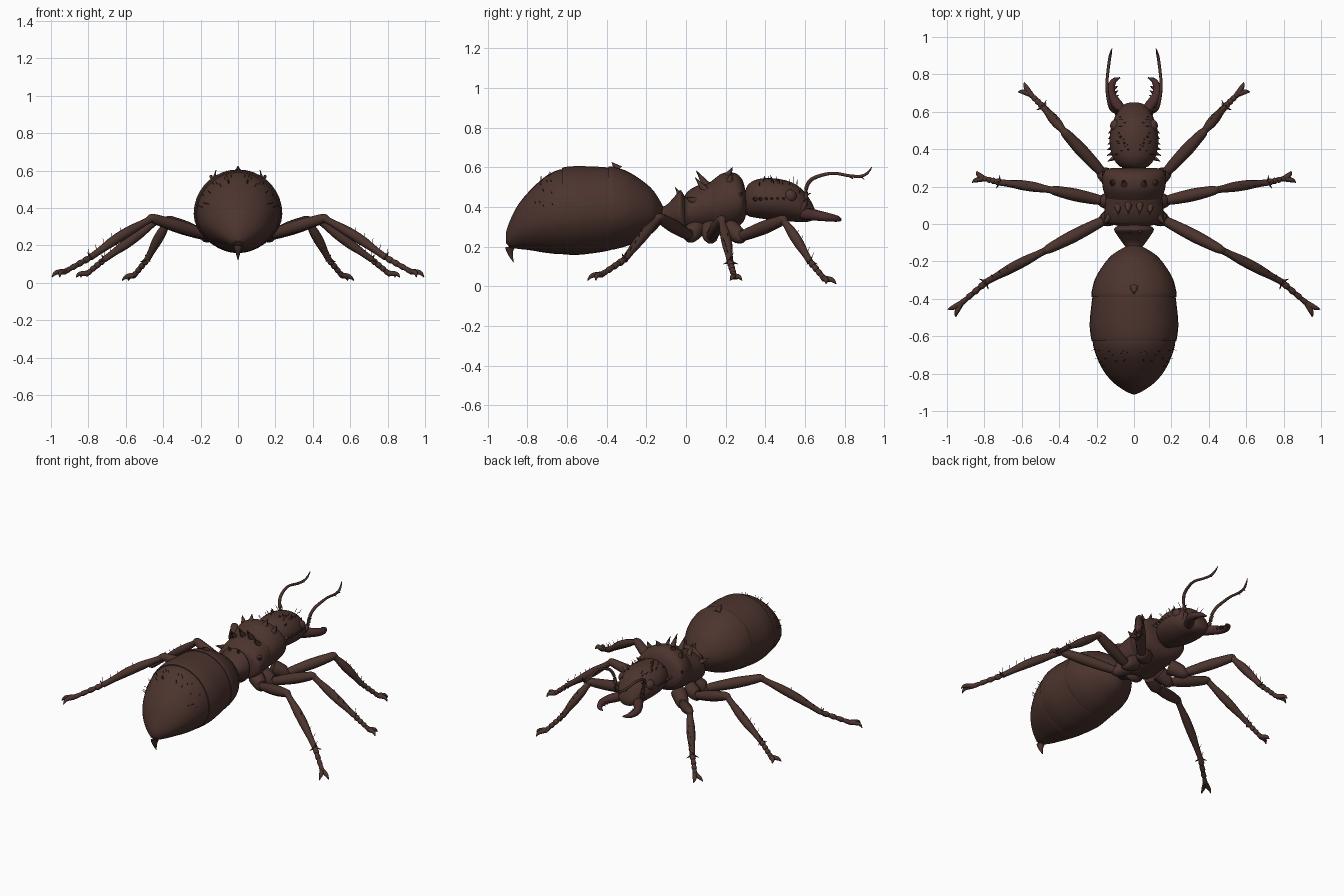
import bpy, bmesh, math, random
from mathutils import Vector

if "Cube" in bpy.data.objects:
    bpy.data.objects.remove(bpy.data.objects["Cube"])

random.seed(4)


def material(name, rgb):
    m = bpy.data.materials.new(name)
    m.diffuse_color = (*rgb, 1)
    m.use_nodes = True
    m.node_tree.nodes["Principled BSDF"].inputs["Base Color"].default_value = m.diffuse_color
    return m


SHELL = material("dark brown shell", (0.072, 0.034, 0.027))
JAW = material("reddish brown jaw", (0.070, 0.026, 0.027))
HORN = material("deep brown claw", (0.045, 0.022, 0.018))


def smooth_rows(rows, steps):
    """Catmull-Rom interpolation through rows of numbers."""
    pts = [rows[0]] + list(rows) + [rows[-1]]
    out = []
    for i in range(1, len(pts) - 2):
        for s in range(steps):
            t = s / steps
            out.append([0.5 * (2 * b + (c - a) * t + (2 * a - 5 * b + 4 * c - d) * t * t
                               + (3 * b - a - 3 * c + d) * t ** 3)
                        for a, b, c, d in zip(*pts[i - 1:i + 3])])
    return out + [list(rows[-1])]


def skin(bm, rings):
    """Bridge consecutive rings of points and cap both ends."""
    loops = [[bm.verts.new(p) for p in ring] for ring in rings]
    n = len(loops[0])
    for a, b in zip(loops, loops[1:]):
        for i in range(n):
            bm.faces.new((a[i], a[(i + 1) % n], b[(i + 1) % n], b[i]))
    bm.faces.new(loops[0][::-1])
    bm.faces.new(loops[-1])


def finish(bm, name, mat, mirror=False, angle=50):
    bmesh.ops.recalc_face_normals(bm, faces=bm.faces)
    me = bpy.data.meshes.new(name)
    bm.to_mesh(me)
    bm.free()
    ob = bpy.data.objects.new(name, me)
    bpy.context.collection.objects.link(ob)
    me.materials.append(mat)
    if mirror:
        ob.modifiers.new("Mirror", "MIRROR").use_mirror_merge = False
    bpy.ops.object.select_all(action='DESELECT')
    ob.select_set(True)
    bpy.context.view_layer.objects.active = ob
    bpy.ops.object.shade_smooth_by_angle(angle=math.radians(angle))
    return ob


def body(name, rows, steps=5, sides=36, belly=0.47, peak=0.0):
    """Loft along y; each row is y, half width, bottom z, top z."""
    rings = []
    for y, w, lo, hi in smooth_rows(rows, steps):
        mid = lo + (hi - lo) * belly
        ring = []
        for k in range(sides):
            a = 2 * math.pi * k / sides
            s = math.sin(a)
            z = mid + s * ((hi - mid) if s > 0 else (mid - lo))
            ring.append((max(w, .002) * math.cos(a) * (1 - peak * s * s * (s < 0)), y, z))
        rings.append(ring)
    bm = bmesh.new()
    skin(bm, rings)
    return finish(bm, name, SHELL)


def tube(bm, rows, steps=4, sides=10):
    """Sweep a circle along points; each row is x, y, z, radius."""
    path = smooth_rows(rows, steps)
    pts = [Vector(p[:3]) for p in path]
    rings = []
    for i, p in enumerate(pts):
        d = (pts[min(i + 1, len(pts) - 1)] - pts[max(i - 1, 0)]).normalized()
        ref = Vector((0, 0, 1)) if abs(d.z) < .97 else Vector((0, 1, 0))
        u = d.cross(ref).normalized()
        v = d.cross(u)
        r = max(path[i][3], .0008)
        rings.append([p + r * (u * math.cos(k * math.tau / sides) + v * math.sin(k * math.tau / sides))
                      for k in range(sides)])
    skin(bm, rings)


def spike(bm, base, tip, r, sides=8):
    tube(bm, [(*base, r), (*tip, .001)], 1, sides)


def tubes(name, paths, mat, mirror=True, steps=4):
    bm = bmesh.new()
    for p in paths:
        tube(bm, p, steps)
    return finish(bm, name, mat, mirror)


def spikes(name, items, mat, mirror=True):
    bm = bmesh.new()
    for base, tip, r in items:
        spike(bm, base, tip, r)
    return finish(bm, name, mat, mirror)


def ball(name, loc, size, mat, mirror=True):
    bm = bmesh.new()
    bmesh.ops.create_uvsphere(bm, u_segments=18, v_segments=12, radius=1)
    for v in bm.verts:
        v.co = Vector([c * s + o for c, s, o in zip(v.co, size, loc)])
    return finish(bm, name, mat, mirror)


# Abdomen: three overlapping plates
body("abdomen_front_plate", [(-.11, .02, .34, .39), (-.13, .062, .31, .43), (-.18, .133, .26, .50),
     (-.28, .202, .21, .572), (-.36, .226, .187, .602), (-.39, .226, .185, .603)], peak=.12)
body("abdomen_middle_plate", [(-.34, .212, .20, .585), (-.40, .224, .178, .600), (-.53, .237, .16, .606),
     (-.60, .231, .16, .603), (-.625, .226, .163, .597)], peak=.12)
abdomen = body("abdomen_tail_plate", [(-.58, .22, .17, .59), (-.64, .220, .163, .588), (-.71, .200, .170, .553),
     (-.79, .160, .183, .48), (-.85, .108, .19, .405), (-.89, .052, .20, .325), (-.908, .015, .225, .27)], peak=.12)
tubes("stinger", [[(0, -.85, .235, .04), (0, -.885, .205, .028), (0, -.885, .165, .014), (0, -.868, .12, .001)]],
      SHELL, False)
spikes("abdomen_crest", [((0, -.34, .588), (0, -.375, .626), .024)], SHELL, False)

# Waist
body("waist", [(-.135, .035, .32, .40), (-.10, .062, .31, .41), (-.06, .09, .29, .45), (-.03, .106, .27, .485),
     (-.01, .09, .25, .46), (.02, .06, .25, .42), (.05, .05, .27, .4)], belly=.5)

# Thorax: rear and front halves
body("thorax_rear", [(-.008, .09, .30, .45), (.005, .148, .275, .475), (.05, .158, .265, .505), (.10, .155, .27, .52),
     (.15, .148, .275, .53), (.19, .13, .29, .5)], belly=.5)
body("thorax_front", [(.10, .13, .29, .50), (.14, .15, .275, .54), (.19, .166, .28, .572), (.25, .172, .295, .57),
     (.285, .16, .32, .535), (.30, .12, .35, .48)], belly=.5)
body("neck", [(.27, .08, .34, .48), (.31, .062, .36, .47), (.36, .07, .36, .48)])
spikes("thorax_spines", [((.03, .11, .50), (.03, .05, .585), .024), ((.085, .10, .48), (.085, .045, .55), .022),
       ((.13, .04, .43), (.165, -.005, .45), .02), ((.05, .21, .555), (.06, .235, .600), .022),
       ((.11, .22, .53), (.13, .23, .575), .02), ((.15, .26, .45), (.172, .285, .475), .018)], SHELL)
spikes("waist_spines", [((.03, -.03, .46), (.035, -.055, .50), .014)], SHELL)

# Head with eyes, cheek spines and crown bumps
body("head", [(.298, .05, .38, .48), (.315, .085, .355, .515), (.36, .115, .345, .54), (.43, .130, .335, .545),
     (.50, .126, .33, .535), (.56, .108, .325, .51), (.61, .08, .325, .46), (.64, .05, .335, .41), (.65, .02, .35, .38)])
ball("eye", (.098, .525, .455), (.03, .033, .033), SHELL)
spikes("cheek_spines", [((.112, .35 + .03 * i, .44), (.142 + .004 * math.sin(i), .335 + .03 * i, .445), .012)
       for i in range(6)], SHELL)
spikes("crown_spines", [((.03 + .02 * (i % 3), .40 + .033 * i, .53 - .003 * i * i), (.035 + .02 * (i % 3),
       .395 + .036 * i, .556 - .0028 * i * i), .008) for i in range(6)], SHELL)

# Jaws with inner teeth
tubes("jaw", [[(.06, .59, .365, .03), (.085, .63, .362, .03), (.115, .675, .355, .026), (.125, .72, .348, .022),
      (.108, .765, .340, .015), (.074, .782, .334, .003)]], JAW)
spikes("jaw_teeth", [((.108, .65 + .025 * i, .355 - .003 * i), (.077 + .003 * i, .665 + .024 * i, .352 - .003 * i), .011)
       for i in range(4)], JAW)

# Antennae with small tip prongs
tubes("antenna", [[(.085, .585, .39, .016), (.098, .605, .43, .012), (.112, .605, .49, .010), (.128, .63, .537, .010),
      (.141, .69, .562, .009), (.145, .75, .57, .008), (.139, .82, .558, .008), (.131, .88, .555, .008),
      (.124, .915, .572, .006), (.118, .937, .602, .002)]], SHELL)
spikes("antenna_prongs", [((.139, .82, .558), (.142, .845, .54), .006), ((.131, .88, .555), (.134, .90, .538), .005),
       ((.105, .605, .46), (.11, .63, .47), .007)], SHELL)

# Legs: hip, knee, shin middle, ankle, foot, two claw tips
LEGS = {
    "front": [(.10, .22, .29), (.17, .275, .25), (.37, .49, .335), (.425, .555, .24), (.485, .625, .125),
              (.555, .695, .04), (.62, .705, .012), (.587, .757, .012)],
    "middle": [(.10, .12, .29), (.17, .125, .25), (.43, .18, .335), (.575, .205, .225), (.715, .222, .125),
               (.805, .243, .05), (.865, .222, .03), (.84, .282, .03)],
    "rear": [(.10, .05, .29), (.16, .02, .255), (.46, -.135, .345), (.63, -.222, .25), (.79, -.31, .135),
             (.925, -.425, .06), (.995, -.455, .03), (.953, -.497, .03)],
}
for name, pts in LEGS.items():
    hip, root, knee, mid, ankle, foot, c1, c2 = [Vector(p) for p in pts]
    mix = lambda a, b, t, r: (*a.lerp(b, t), r)
    tubes(name + "_hip", [[(*hip, .05), mix(hip, root, .5, .046), (*root, .036), mix(root, knee, .08, .018)]], SHELL)
    tubes(name + "_thigh", [[(*root, .024), mix(root, knee, .2, .030), mix(root, knee, .55, .034),
          mix(root, knee, .85, .029), (*knee, .024), mix(knee, mid, .12, .016)]], SHELL)
    tubes(name + "_shin", [[mix(knee, mid, -.05, .02), mix(knee, mid, .25, .019), mix(knee, mid, .7, .026),
          mix(mid, ankle, .2, .026), mix(mid, ankle, .65, .019), (*ankle, .017)]], SHELL)
    # Foot made of short flared joints
    joints = [[mix(ankle, foot, i / 4 - .03, .011), mix(ankle, foot, i / 4 + .18, .018 - .001 * i),
               mix(ankle, foot, i / 4 + .27, .011)] for i in range(4)]
    tubes(name + "_foot", joints, SHELL)
    # Claws curve outward then down
    claws = []
    for tip in (c1, c2):
        bend = foot.lerp(tip, .55) + (foot - ankle).normalized() * .012 + Vector((0, 0, .016))
        claws.append([(*foot, .016), (*bend, .012), (*tip, .002)])
    tubes(name + "_claws", claws, HORN if name == "jaw" else SHELL)
    # Ankle spurs and shin bristles
    up = Vector((0, 0, 1))
    out = (foot - ankle).normalized()
    side = out.cross(up).normalized()
    items = [(ankle, ankle + out * .02 + d * .038, .009) for d in (up, side, -side)]
    for i in range(5):
        p = mid.lerp(ankle, i / 4)
        items.append((p, p + up * .045 + side * random.uniform(-.03, .03), .0022))
    spikes(name + "_spurs", items, SHELL)

# Fine bristles on abdomen and head
hairs = []
for i in range(14):
    a, y = random.uniform(.2, 1.5), random.uniform(-.8, -.66)
    f = 1 - ((y + .60) / .31) ** 2
    n = Vector((math.cos(a), -.2, math.sin(a)))
    p = Vector((.22 * f * math.cos(a), y, .34 + .23 * f * math.sin(a)))
    hairs.append((p, p + n * .03, .0018))
for i in range(12):
    a, y = random.uniform(.7, 1.5), random.uniform(.36, .56)
    p = Vector((.11 * math.cos(a), y, .44 + .09 * math.sin(a)))
    hairs.append((p, p + Vector((math.cos(a), 0, math.sin(a))) * .035, .0018))
spikes("bristles", hairs, HORN)
